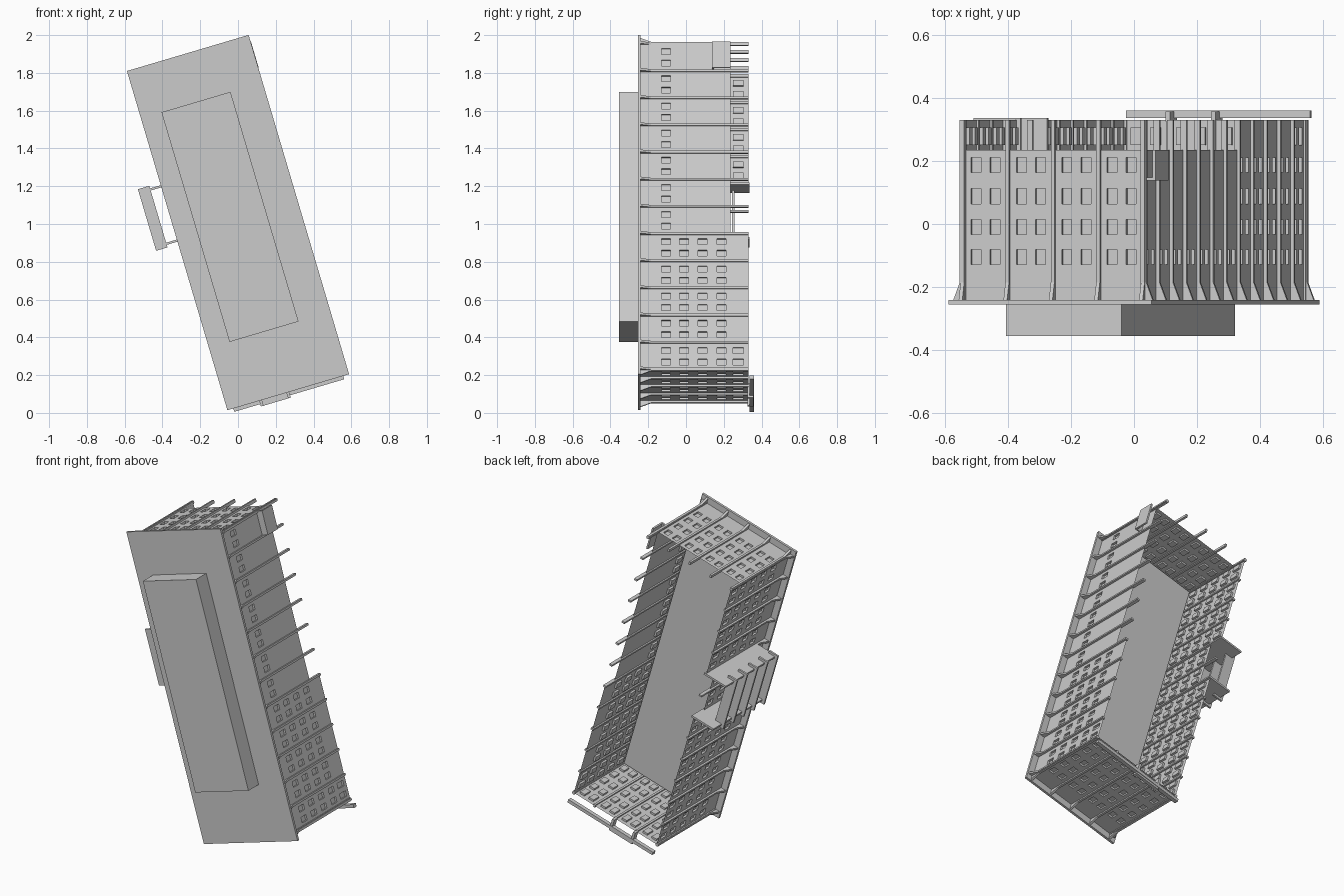
import bpy, bmesh, math
from mathutils import Matrix

if "Cube" in bpy.data.objects:
    bpy.data.objects.remove(bpy.data.objects["Cube"])

# One plain concrete colour
concrete = bpy.data.materials.new("light_grey_concrete")
concrete.use_nodes = True
concrete.diffuse_color = (0.6, 0.6, 0.6, 1)
concrete.node_tree.nodes["Principled BSDF"].inputs["Base Color"].default_value = (0.6, 0.6, 0.6, 1)

# The block lies on its side and leans; parts are laid out upright, then tilted
TILT = Matrix.Translation((0, 0, 1.0075)) @ Matrix.Rotation(math.radians(-16.5), 4, 'Y')
U, V = 0.297, 0.897          # half width and half length of the walls
BAY = 0.15
TOP, GROUND, BASE = -0.24, 0.235, 0.33
ROWS = (-0.105, -0.01, 0.088, 0.187)


def finish(name, bm):
    bm.transform(TILT)
    mesh = bpy.data.meshes.new(name)
    bm.to_mesh(mesh)
    bm.free()
    mesh.materials.append(concrete)
    obj = bpy.data.objects.new(name, mesh)
    bpy.context.collection.objects.link(obj)
    return obj


def add_box(bm, x, y, z):
    """Box from (min, max) pairs."""
    size = [b - a for a, b in (x, y, z)]
    mid = [(a + b) / 2 for a, b in (x, y, z)]
    bmesh.ops.create_cube(bm, size=1, matrix=Matrix.Translation(mid) @ Matrix.Diagonal((*size, 1)))


def boxes(name, *specs):
    bm = bmesh.new()
    for s in specs:
        add_box(bm, *s)
    return finish(name, bm)


def side_matrix(side):
    """Maps (along, y, outward) to the layout for each of the four sides."""
    return {
        "right": Matrix(((0, 0, 1, 0), (0, 1, 0, 0), (1, 0, 0, 0), (0, 0, 0, 1))),
        "left": Matrix(((0, 0, -1, 0), (0, 1, 0, 0), (1, 0, 0, 0), (0, 0, 0, 1))),
        "upper": Matrix(((1, 0, 0, 0), (0, 1, 0, 0), (0, 0, 1, 0), (0, 0, 0, 1))),
        "lower": Matrix(((1, 0, 0, 0), (0, 1, 0, 0), (0, 0, -1, 0), (0, 0, 0, 1))),
    }[side]


def wall(side, half, out, bays, has_window, is_open):
    """Wall shell of square cells with recessed windows, open where is_open says."""
    cols = [-half]
    for i in range(bays):
        mid = (i - (bays - 1) / 2) * BAY
        cols += [mid + d for d in (-0.048, -0.015, 0.015, 0.048)]
        cols.append(half if i == bays - 1 else mid + BAY / 2)
    levels = [TOP, -0.18]
    for r in ROWS:
        levels += [r - 0.024, r + 0.024]
    levels += [GROUND, 0.25, 0.305, BASE]
    bm = bmesh.new()
    grid = [[bm.verts.new((a, y, out)) for y in levels] for a in cols]
    windows = []
    for i in range(len(cols) - 1):
        for j in range(len(levels) - 1):
            bay = i // 5
            if levels[j] >= GROUND and is_open(bay):
                continue
            f = bm.faces.new((grid[i][j], grid[i + 1][j], grid[i + 1][j + 1], grid[i][j + 1]))
            row = {2: 0, 4: 1, 6: 2, 8: 3, 11: 4}.get(j)
            if i % 5 in (1, 3) and row is not None and has_window(bay, row):
                windows.append(f)
    panes = bmesh.ops.extrude_discrete_faces(bm, faces=windows)["faces"]
    for f in panes:
        bmesh.ops.translate(bm, verts=f.verts, vec=(0, 0, -0.012))
    bm.transform(side_matrix(side))
    if side in ("right", "left"):
        flip = side == "right"
    else:
        flip = side == "lower"
    if flip:
        bmesh.ops.reverse_faces(bm, faces=bm.faces[:])
    finish(side + "_wall", bm)


def fins(side, out, bays):
    """Full-height fins between the bays, with a wedge bracket under the roof edge."""
    bm = bmesh.new()
    for i in range(bays + 1):
        a = (i - bays / 2) * BAY
        a = max(-bays / 2 * BAY + 0.002, min(bays / 2 * BAY - 0.002, a))
        add_box(bm, (a - 0.006, a + 0.006), (TOP, BASE), (out - 0.008, out + 0.011))
        outline = ((TOP, out), (TOP, out + 0.032), (-0.185, out + 0.011), (-0.185, out))
        ends = [[bm.verts.new((a + d, y, z)) for y, z in outline] for d in (-0.006, 0.006)]
        bm.faces.new(ends[0])
        bm.faces.new(ends[1][::-1])
        for k in range(4):
            n = (k + 1) % 4
            bm.faces.new((ends[0][n], ends[0][k], ends[1][k], ends[1][n]))
    bm.transform(side_matrix(side))
    bmesh.ops.recalc_face_normals(bm, faces=bm.faces[:])
    finish(side + "_fins", bm)


# Four walls: bays count from the lower or left end
wall("right", V, U, 12, lambda b, r: r == 0 or (b < 5 and r < 4) or b == 0, lambda b: b >= 5)
wall("left", V, U, 12, lambda b, r: not (r == 4 and b in (6, 7)), lambda b: b in (6, 7))
wall("upper", U, V, 4, lambda b, r: r < 4, lambda b: True)
wall("lower", U, V, 4, lambda b, r: True, lambda b: False)
for side, out, bays in (("right", U, 12), ("left", U, 12), ("upper", V, 4), ("lower", V, 4)):
    fins(side, out, bays)

# Roof, rooftop storey and inner floor
boxes("roof_slab", ((-0.336, 0.336), (-0.255, TOP), (-0.9365, 0.9365)))
boxes("rooftop_storey", ((-0.2225, 0.1585), (-0.355, -0.25), (-0.593, 0.675)))
boxes("inner_floor", ((-U + 0.013, U - 0.013), (-0.15, -0.138), (-V + 0.013, V - 0.013)))

# Side porch: two cheek plates carrying a row of louvres
boxes("porch_cheeks", *[((-0.44, -0.285), (-0.16, 0.336), (v - 0.006, v + 0.006)) for v in (0, 0.3)])
boxes("porch_louvres", *[((-0.458, -0.395), (y - 0.006, y + 0.006), (-0.02, 0.32))
                         for y in (-0.15, -0.05, 0.05, 0.15, 0.25)])

# Low entrance frame along the lower end
boxes("entrance_frame",
      ((-0.303, 0.304), (0.335, 0.36), (-0.955, -0.935)),
      ((-0.16, -0.145), (0.325, 0.357), (-0.968, -0.89)),
      ((-0.01, 0.005), (0.325, 0.357), (-0.968, -0.89)),
      ((-0.16, 0.005), (0.335, 0.357), (-0.968, -0.955)))

# Small corner canopy near the upper end
boxes("corner_canopy",
      ((U, 0.338), (0.138, 0.148), (0.755, 0.9)),
      ((0.328, 0.338), (0.148, GROUND), (0.755, 0.9)))
